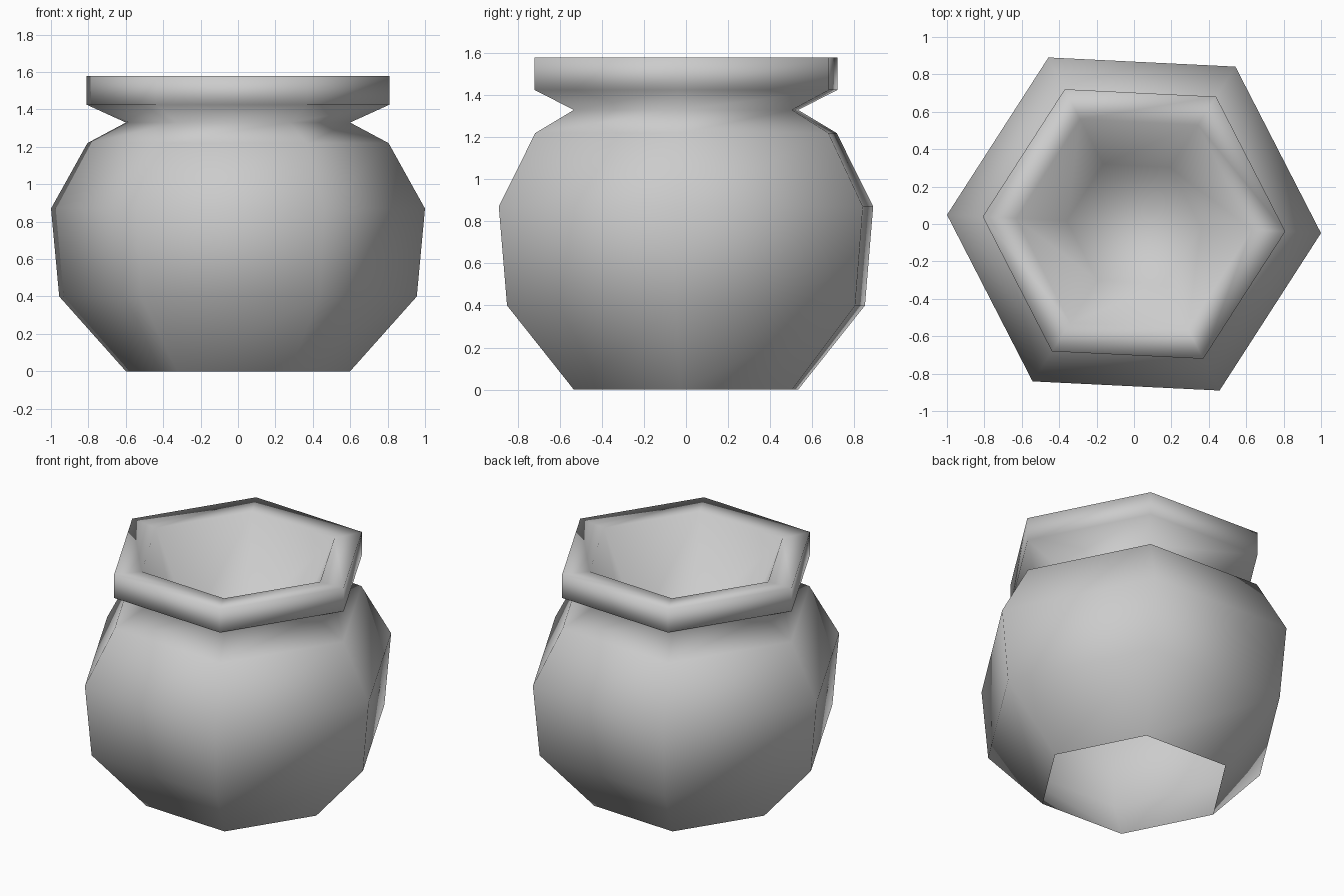
import bpy
import bmesh
from math import sin, cos, radians, tau

cube = bpy.data.objects.get("Cube")
if cube:
    bpy.data.objects.remove(cube, do_unlink=True)

SIDES = 6
TURN = radians(-2.8)

# Profile (radius, height): foot, belly, neck, collar, rim, then down inside
PROFILE = [
    (0.60, 0.0), (0.957, 0.40), (1.001, 0.87), (0.806, 1.22),
    (0.60, 1.33), (0.81, 1.425), (0.81, 1.58),
    (0.63, 1.57), (0.36, 0.98),
]


def make_material(name, colour):
    mat = bpy.data.materials.new(name)
    mat.use_nodes = True
    mat.diffuse_color = colour
    mat.node_tree.nodes["Principled BSDF"].inputs["Base Color"].default_value = colour
    return mat


def ring(bm, radius, height):
    angles = [TURN + tau * i / SIDES for i in range(SIDES)]
    return [bm.verts.new((radius * cos(a), radius * sin(a), height)) for a in angles]


def lathe(name, profile, material):
    bm = bmesh.new()
    rings = [ring(bm, r, z) for r, z in profile]
    for low, high in zip(rings, rings[1:]):
        for i in range(SIDES):
            j = (i + 1) % SIDES
            bm.faces.new((low[i], low[j], high[j], high[i]))
    # Floor of the hollow; the foot stays open
    bm.faces.new(rings[-1])
    for face in bm.faces:
        face.smooth = True
    mesh = bpy.data.meshes.new(name)
    bm.to_mesh(mesh)
    bm.free()
    mesh.materials.append(material)
    obj = bpy.data.objects.new(name, mesh)
    bpy.context.collection.objects.link(obj)
    return obj


# Six-sided pot with a flared collar
lathe("pot", PROFILE, make_material("light grey", (0.6, 0.6, 0.6, 1.0)))
